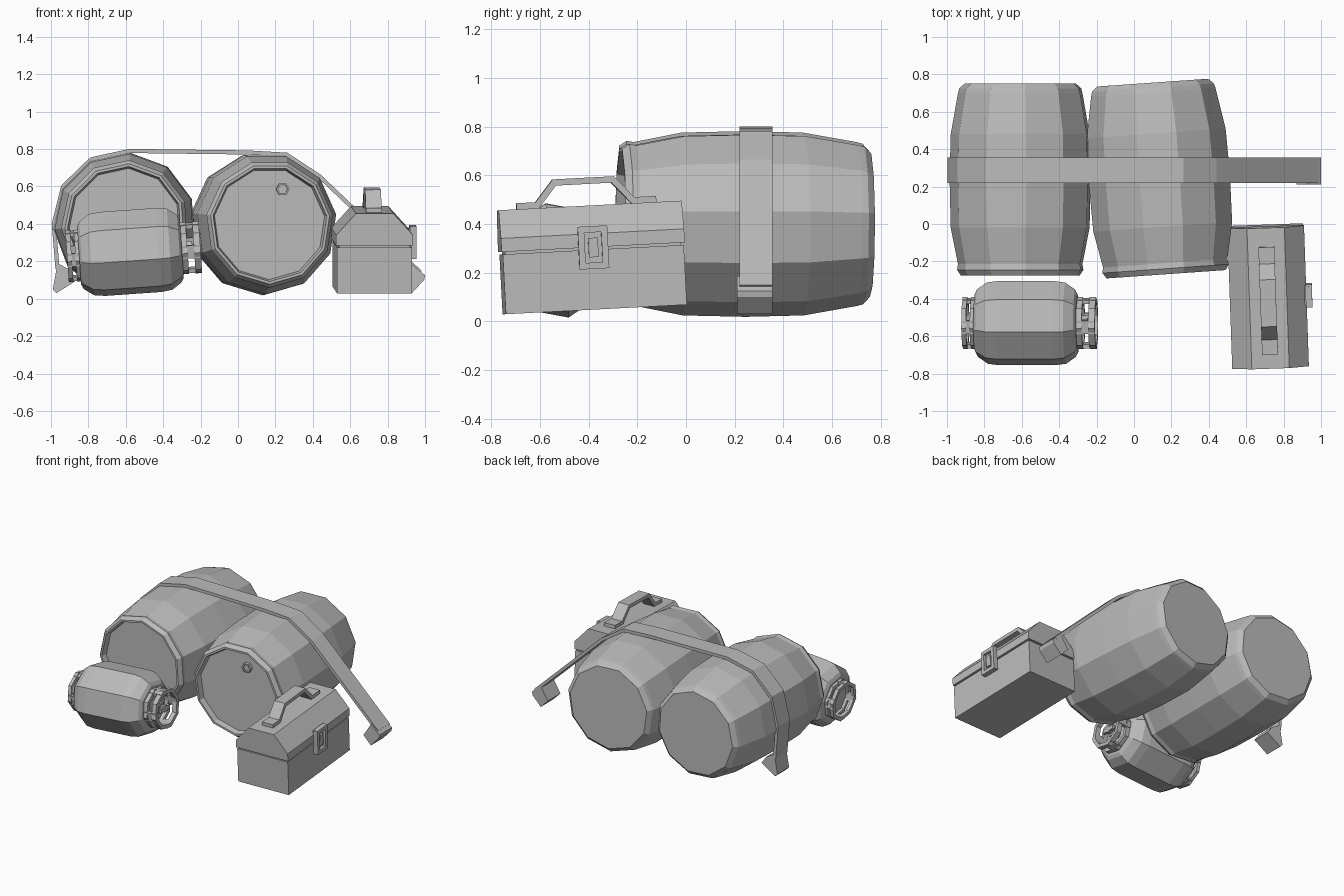
import bpy, bmesh
from math import cos, sin, radians, tau
from mathutils import Matrix, Vector

cube = bpy.data.objects.get("Cube")
if cube:
    bpy.data.objects.remove(cube, do_unlink=True)

grey = bpy.data.materials.new("plain_grey")
grey.use_nodes = True
grey.diffuse_color = (0.5, 0.5, 0.5, 1)
grey.node_tree.nodes["Principled BSDF"].inputs["Base Color"].default_value = (0.5, 0.5, 0.5, 1)


def place(x, y, z, rx=0, ry=0, rz=0):
    m = Matrix.Translation((x, y, z))
    for angle, axis in ((ry, "Y"), (rx, "X"), (rz, "Z")):
        m = m @ Matrix.Rotation(radians(angle), 4, axis)
    return m


def finish(bm, name, matrix):
    bmesh.ops.recalc_face_normals(bm, faces=bm.faces)
    mesh = bpy.data.meshes.new(name)
    bm.to_mesh(mesh)
    bm.free()
    mesh.materials.append(grey)
    obj = bpy.data.objects.new(name, mesh)
    bpy.context.collection.objects.link(obj)
    obj.matrix_world = matrix
    return obj


def lathe(name, profile, sides, phase, matrix, ring=False):
    """Turn (position, radius) pairs around local y; capped unless a ring."""
    bm = bmesh.new()
    loops = []
    for t, r in profile:
        angles = [radians(phase) + tau * i / sides for i in range(sides)]
        loops.append([bm.verts.new((r * cos(a), t, r * sin(a))) for a in angles])
    pairs = list(zip(loops, loops[1:]))
    if ring:
        pairs.append((loops[-1], loops[0]))
    else:
        bm.faces.new(loops[0])
        bm.faces.new(loops[-1])
    for a, b in pairs:
        for i in range(sides):
            j = (i + 1) % sides
            bm.faces.new((a[i], a[j], b[j], b[i]))
    return finish(bm, name, matrix)


def prism(name, outline, start, end, matrix=Matrix()):
    """Extrude an (x, z) outline along y."""
    bm = bmesh.new()
    face = bm.faces.new([bm.verts.new((x, start, z)) for x, z in outline])
    new = bmesh.ops.extrude_face_region(bm, geom=[face])["geom"]
    verts = [v for v in new if isinstance(v, bmesh.types.BMVert)]
    bmesh.ops.translate(bm, verts=verts, vec=(0, end - start, 0))
    return finish(bm, name, matrix)


def box(name, centre, size, matrix):
    x, y, z = centre
    w, d, h = (s / 2 for s in size)
    outline = [(x - w, z - h), (x + w, z - h), (x + w, z + h), (x - w, z + h)]
    return prism(name, outline, y - d, y + d, matrix)


def strip(name, path, width, thickness, matrix=Matrix()):
    """Bent band along 3D points, widened by a vector and thickened."""
    bm = bmesh.new()
    w = Vector(width) / 2
    rows = [(bm.verts.new(Vector(p) - w), bm.verts.new(Vector(p) + w)) for p in path]
    for a, b in zip(rows, rows[1:]):
        bm.faces.new((a[0], a[1], b[1], b[0]))
    obj = finish(bm, name, matrix)
    mod = obj.modifiers.new("thickness", "SOLIDIFY")
    mod.thickness = thickness
    mod.offset = 0
    mod.use_even_offset = True
    return obj


# Two barrels lying along y, with recessed front lids
barrel_profile = [(-0.475, 0.298), (-0.515, 0.308), (-0.515, 0.322), (-0.485, 0.342),
                  (-0.455, 0.337), (-0.26, 0.376), (0, 0.382), (0.24, 0.376),
                  (0.46, 0.337), (0.485, 0.33), (0.512, 0.3)]
right_frame = place(-0.605, 0.24, 0.4)
left_frame = place(0.135, 0.245, 0.4, rz=4)
lathe("right_barrel", barrel_profile, 11, 86, right_frame)
lathe("left_barrel", barrel_profile, 11, 106, left_frame)
bung = left_frame @ Matrix.Translation((0.07, -0.49, 0.185))
lathe("barrel_bung", [(0.02, 0.036), (-0.01, 0.036), (-0.01, 0.026), (0, 0.026)], 6, 0, bung)

# Strap over both barrels, with a folded tab at each end
strap_path = [(-0.965, 0.16), (-0.985, 0.4), (-0.935, 0.6), (-0.785, 0.745), (-0.58, 0.79),
              (0.05, 0.782), (0.26, 0.77), (0.435, 0.655), (0.975, 0.14)]
strip("strap", [(x, 0.288, z) for x, z in strap_path], (0, 0.135, 0), 0.022)
prism("right_strap_tab", [(-0.965, 0.19), (-0.9, 0.155), (-0.86, 0.1), (-0.97, 0.03),
                          (-0.99, 0.05)], 0.22, 0.355)
prism("left_strap_tab", [(0.93, 0.185), (1, 0.125), (0.995, 0.1), (0.93, 0.03),
                         (0.87, 0.09)], 0.21, 0.355)

# Gas canister lying along x, slightly raised at its valve end
tank = place(-0.575, -0.53, 0.25, ry=-4, rz=-90)
lathe("canister_body", [(-0.275, 0.16), (-0.262, 0.185), (-0.21, 0.222), (-0.15, 0.23),
                        (0.15, 0.23), (0.21, 0.222), (0.262, 0.185), (0.275, 0.16)], 8, 78, tank)
for name, inner, outer, band in (("foot", -0.27, -0.34, -0.025), ("guard", 0.27, 0.375, 0.035)):
    lathe(name + "_ring", [(outer - band, 0.142), (outer, 0.142), (outer, 0.115),
                           (outer - band, 0.115)], 8, 78, tank, ring=True)
    lathe(name + "_base", [(inner, 0.142), (inner + band, 0.142), (inner + band, 0.115),
                           (inner, 0.115)], 8, 78, tank, ring=True)
    for i in range(4):
        spin = tank @ Matrix.Rotation(tau * i / 4 + radians(10), 4, "Y")
        box(name + "_post", (0.12, (inner + outer) / 2, 0),
            (0.022, abs(outer - inner), 0.07), spin)
lathe("valve_stem", [(0.27, 0.04), (0.33, 0.04), (0.33, 0.025), (0.36, 0.025)], 6, 0, tank)
box("valve_handle", (0, 0.35, 0), (0.1, 0.02, 0.03), tank)

# Toolbox: base, recessed seam and sloping lid
case = place(0.717, -0.375, 0.048, rx=3, rz=2)
box("toolbox_base", (0, 0, 0.123), (0.4, 0.745, 0.246), case)
box("toolbox_seam", (0, 0, 0.25), (0.38, 0.725, 0.03), case)
prism("toolbox_lid", [(-0.205, 0.256), (0.205, 0.256), (0.205, 0.312), (0.1, 0.428),
                      (-0.1, 0.428), (-0.205, 0.312)], -0.377, 0.377, case)

# Carrying handle
handle_path = [(-0.3, 0.44), (-0.215, 0.44), (-0.14, 0.53), (0.1, 0.53),
               (0.18, 0.44), (0.275, 0.44)]
strip("toolbox_handle", [(0, y, z) for y, z in handle_path], (0.085, 0, 0), 0.026, case)

# Latch: back plate and open frame
box("latch_plate", (0.205, 0, 0.255), (0.02, 0.1, 0.15), case)
for side in (-1, 1):
    box("latch_side", (0.218, side * 0.048, 0.255), (0.035, 0.026, 0.175), case)
    box("latch_bar", (0.218, 0, 0.255 + side * 0.075), (0.035, 0.1, 0.026), case)
box("latch_tongue", (0.215, 0, 0.255), (0.025, 0.04, 0.08), case)
